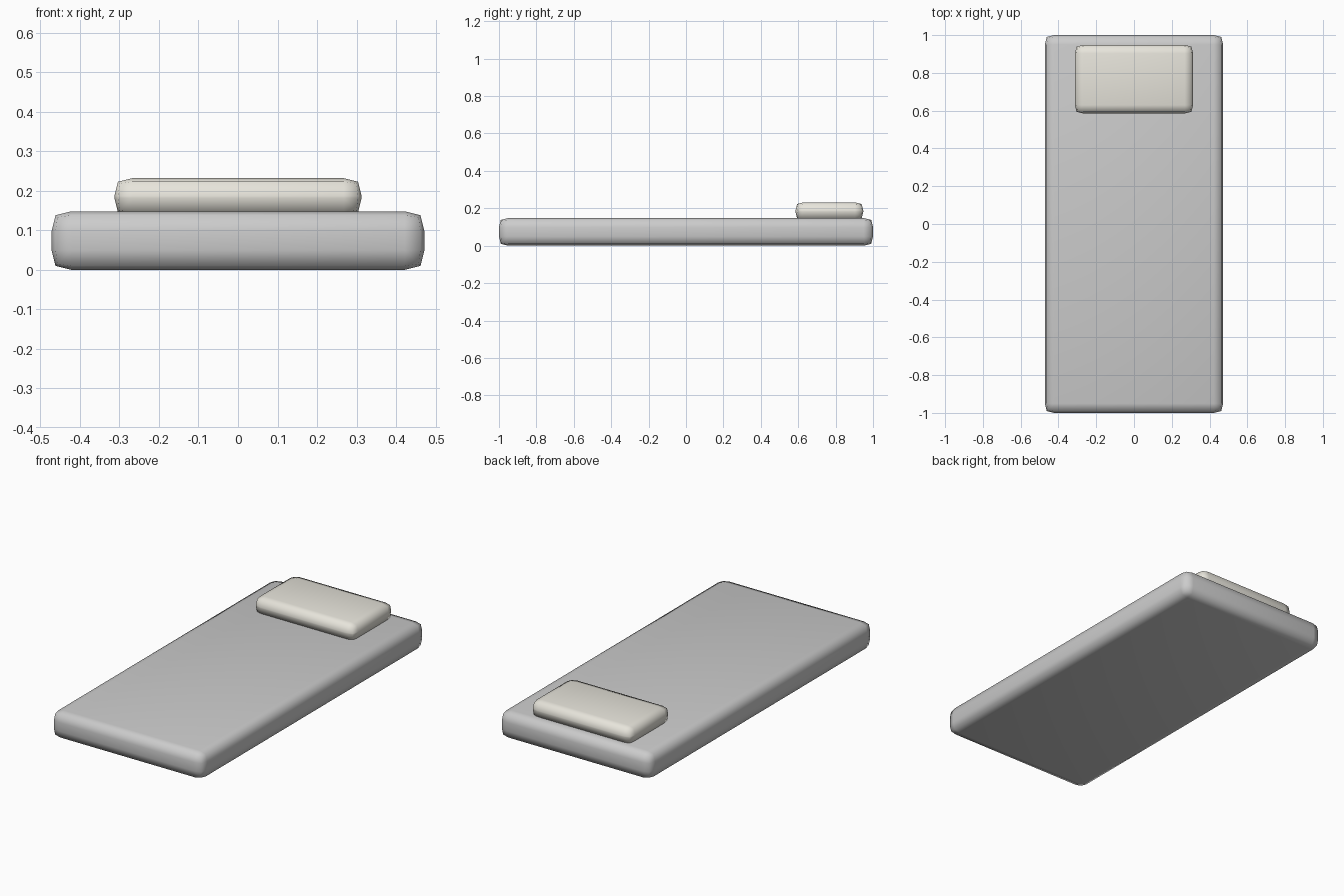
import bpy

if "Cube" in bpy.data.objects:
    bpy.data.objects.remove(bpy.data.objects["Cube"])


def cushion(name, lo, hi, width):
    """Box between two corners with softly rounded edges."""
    centre = [(a + b) / 2 for a, b in zip(lo, hi)]
    bpy.ops.mesh.primitive_cube_add(size=1, location=centre)
    ob = bpy.context.object
    ob.name = name
    ob.scale = [b - a for a, b in zip(lo, hi)]
    bpy.ops.object.transform_apply(location=False, rotation=False, scale=True)
    bevel = ob.modifiers.new("soft_edges", 'BEVEL')
    bevel.width = width
    bevel.segments = 2
    bevel.profile = 0.64
    bpy.ops.object.shade_smooth()
    return ob


# Mattress
cushion("mattress", (-0.472, -1.0, 0.0), (0.472, 1.0, 0.148), 0.05)

# Pillow, slightly sunk into the mattress
pillow = cushion("pillow", (-0.313, 0.585, 0.137), (0.313, 0.948, 0.232), 0.045)
mat = bpy.data.materials.new("pillow_fabric")
mat.diffuse_color = (0.8, 0.78, 0.71, 1)
mat.use_nodes = True
mat.node_tree.nodes["Principled BSDF"].inputs["Base Color"].default_value = mat.diffuse_color
pillow.data.materials.append(mat)
